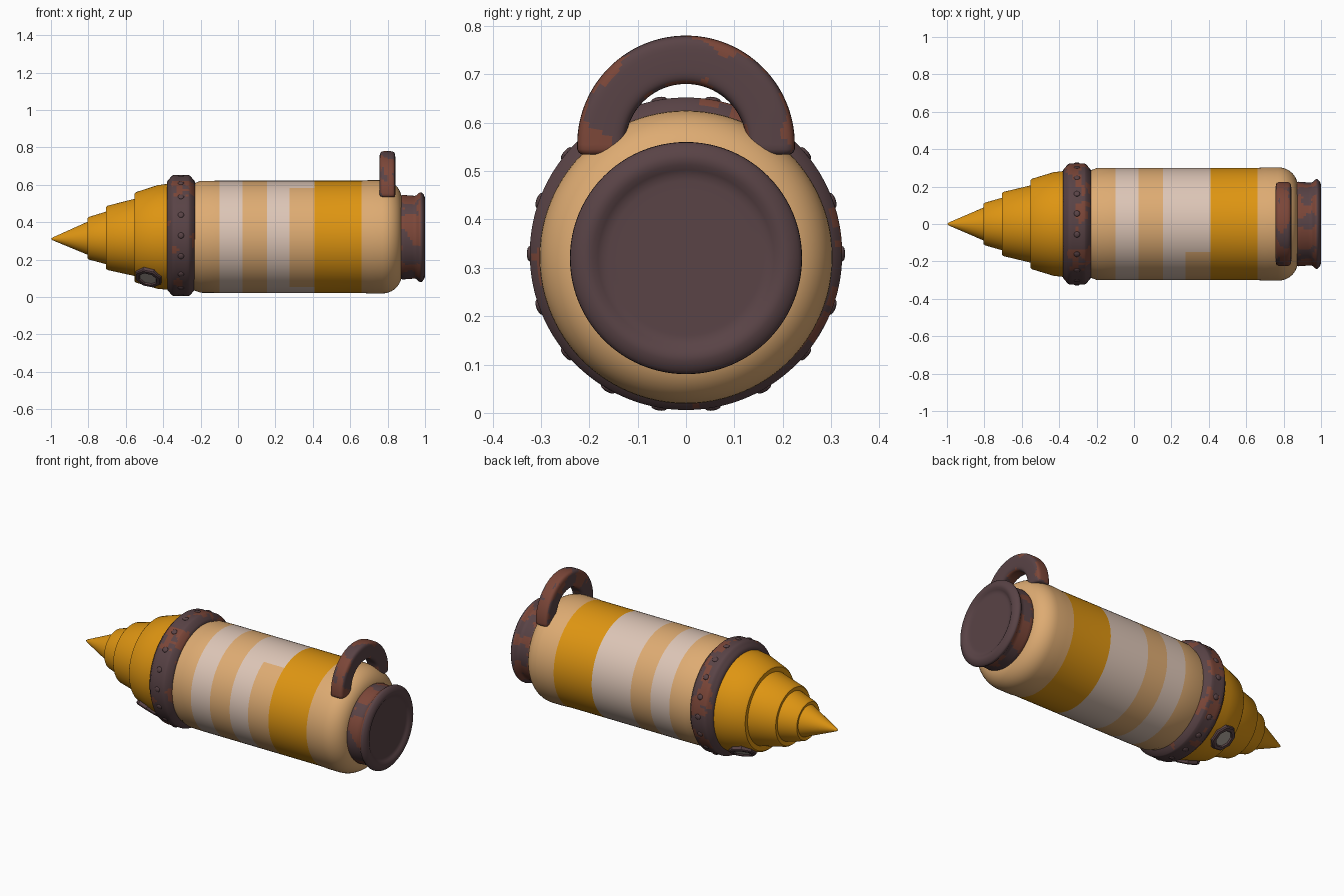
import bpy, bmesh, math
from mathutils import Vector, Matrix, noise

if "Cube" in bpy.data.objects:
    bpy.data.objects.remove(bpy.data.objects["Cube"])

def make_mat(name, r, g, b):
    m = bpy.data.materials.new(name)
    m.diffuse_color = (r, g, b, 1)
    m.use_nodes = True
    m.node_tree.nodes["Principled BSDF"].inputs["Base Color"].default_value = m.diffuse_color
    return m

MATS = [make_mat("tan paint", 0.73, 0.41, 0.17),
        make_mat("pale paint", 0.72, 0.56, 0.47),
        make_mat("orange paint", 0.73, 0.30, 0.006),
        make_mat("dark metal", 0.10, 0.056, 0.061),
        make_mat("rust", 0.20, 0.062, 0.040),
        make_mat("grey mesh", 0.42, 0.37, 0.33)]
TAN, PALE, ORANGE, DARK, RUST, GREY = range(6)
CZ = 0.322

def finish(name, bm, rule, angle=35):
    """Clean the mesh, colour faces by rule(centre, normal) and shade it."""
    bmesh.ops.remove_doubles(bm, verts=bm.verts, dist=1e-5)
    bmesh.ops.recalc_face_normals(bm, faces=bm.faces)
    bm.normal_update()
    for f in bm.faces:
        f.material_index = rule(f.calc_center_median(), f.normal)
    me = bpy.data.meshes.new(name)
    bm.to_mesh(me)
    bm.free()
    for m in MATS:
        me.materials.append(m)
    ob = bpy.data.objects.new(name, me)
    bpy.context.collection.objects.link(ob)
    bpy.ops.object.select_all(action='DESELECT')
    ob.select_set(True)
    bpy.context.view_layer.objects.active = ob
    bpy.ops.object.shade_smooth_by_angle(angle=math.radians(angle))
    return ob

def skin(bm, loops, closed=False):
    """Bridge equal-length closed vertex loops with quads."""
    rows = [[bm.verts.new(p) for p in loop] for loop in loops]
    n = len(rows[0])
    pairs = list(zip(rows, rows[1:])) + ([(rows[-1], rows[0])] if closed else [])
    for a, b in pairs:
        for i in range(n):
            bm.faces.new((a[i], a[(i + 1) % n], b[(i + 1) % n], b[i]))
    return rows

def lathe(name, profile, rule, cz=CZ, seg=96, step=None, closed=False, tilt=0.0, angle=35):
    """Revolve (x, radius) points about the long axis."""
    pts = [profile[0]]
    for a, b in zip(profile, profile[1:]):
        n = max(1, math.ceil(math.dist(a, b) / step)) if step else 1
        pts += [(a[0] + (b[0] - a[0]) * k / n, a[1] + (b[1] - a[1]) * k / n)
                for k in range(1, n + 1)]
    loops = []
    for x, r in pts:
        r = max(r, 1e-6)
        z = cz + tilt * (x + 0.38)
        loops.append([(x, r * math.cos(t), z + r * math.sin(t))
                      for t in (2 * math.pi * i / seg for i in range(seg))])
    bm = bmesh.new()
    skin(bm, loops, closed)
    return finish(name, bm, rule, angle)

def blotch(c, threshold, scale=9.0):
    v = noise.noise(c * scale) + 0.4 * noise.noise(c * scale * 2.7)
    return RUST if v > threshold else DARK

# Cylindrical body with painted bands and a rounded rear shoulder
def body_rule(c, n):
    x = c.x
    if -0.10 < x < 0.025 or 0.155 < x < 0.275:
        return PALE
    if 0.275 < x < 0.41:
        a = math.degrees(math.atan2(c.z - CZ, -c.y))
        return TAN if -64 < a < 60 else PALE
    return ORANGE if 0.41 < x < 0.66 else TAN

body = [(-0.26, 0), (-0.26, 0.285), (-0.23, 0.288), (-0.20, 0.299), (-0.10, 0.3),
        (0.025, 0.3), (0.155, 0.3), (0.275, 0.3), (0.41, 0.3), (0.66, 0.3), (0.70, 0.303)]
body += [(0.77 + 0.105 * math.sin(t), 0.203 + 0.1 * math.cos(t))
         for t in (math.pi / 2 * k / 10 for k in range(11))]
body += [(0.875, 0)]
lathe("body", body, body_rule)

# Stepped drill nose
nose = [(-1.0, 0), (-0.99, 0.008), (-0.80, 0.09), (-0.804, 0.108), (-0.797, 0.114),
        (-0.70, 0.142), (-0.705, 0.165), (-0.697, 0.172), (-0.55, 0.207),
        (-0.553, 0.234), (-0.545, 0.242), (-0.43, 0.277), (-0.34, 0.287), (-0.34, 0)]
lathe("drill_nose", nose, lambda c, n: ORANGE, tilt=0.018, angle=30)

# Riveted collar
collar = [(-0.38, 0.26), (-0.38, 0.285), (-0.374, 0.296), (-0.352, 0.32), (-0.345, 0.323),
          (-0.265, 0.323), (-0.258, 0.32), (-0.236, 0.297), (-0.23, 0.286), (-0.23, 0.26)]
lathe("collar", collar, lambda c, n: blotch(c, 0.22), cz=0.329, seg=144, step=0.016)

rivets = bmesh.new()
for i in range(18):
    t = math.radians(20 * i)
    place = (Matrix.Translation((-0.305, 0, 0.329)) @ Matrix.Rotation(t, 4, 'X')
             @ Matrix.Translation((0, 0.323, 0)) @ Matrix.Diagonal((0.016, 0.006, 0.016, 1)))
    bmesh.ops.create_uvsphere(rivets, u_segments=12, v_segments=8, radius=1, matrix=place)
finish("collar_rivets", rivets, lambda c, n: DARK, 60)

# Rear cap with flared rim and shallow dish
def cap_rule(c, n):
    return DARK if c.x > 0.975 or abs(n.x) > 0.8 else blotch(c, -0.08, 8)

cap = [(0.86, 0), (0.86, 0.21), (0.868, 0.222), (0.88, 0.226), (0.945, 0.221), (0.955, 0.225),
       (0.965, 0.235), (0.975, 0.24), (0.983, 0.239), (0.994, 0.226), (0.999, 0.213),
       (1.0, 0.205), (0.998, 0.193), (0.991, 0.182), (0.986, 0.172), (0.985, 0.16), (0.985, 0)]
lathe("rear_cap", cap, cap_rule, cz=0.32, step=0.016, angle=50)

# Arched carrying handle with a rounded rectangular section
def handle_rule(c, n):
    rel = Vector((0, c.y, c.z - 0.555))
    outward = n.dot(rel.normalized())
    if abs(outward) > 0.6:
        return blotch(c, -0.3 if outward > 0 else 0.0, 10)
    return blotch(c, 0.22 - max(0, rel.length - 0.165) * 4 - max(0, c.z - 0.68) * 2, 10)

def handle_loop(t, drop, s):
    loop = []
    for k in range(40):
        a = 2 * math.pi * k / 40
        sx, sr = (math.copysign(abs(f(a)) ** 0.45, f(a)) for f in (math.cos, math.sin))
        r = 0.175 + 0.05 * s * sr
        loop.append((0.799 + 0.042 * s * sx, r * math.cos(t), 0.555 + r * math.sin(t) - drop))
    return loop

stations = [(0, 0.021, 0.8), (0, 0.017, 0.93), (0, 0.010, 1.0)]
stations += [(math.pi * k / 56, 0, 1) for k in range(57)]
stations += [(math.pi, d, s) for _, d, s in reversed(stations[:3])]
hb = bmesh.new()
rows = skin(hb, [handle_loop(*s) for s in stations])
hb.faces.new(rows[0])
hb.faces.new(rows[-1])
finish("carry_handle", hb, handle_rule, 50)

# Pair of framed mesh ports low on the nose
def port(name, side):
    out = Vector((-0.25, side * 0.57, -0.80)).normalized()
    along = (Vector((1, 0, 0)) - out * out.x).normalized()
    across = out.cross(along)
    centre = Vector((-0.478, side * 0.150, 0.107))
    def ring(r, h):
        return [centre + along * r * math.cos(a) + across * r * math.sin(a) + out * h
                for a in (2 * math.pi * (k + 0.5) / 8 for k in range(8))]
    bm = bmesh.new()
    skin(bm, [ring(0.076, -0.03), ring(0.076, 0.010), ring(0.070, 0.016),
              ring(0.052, 0.016), ring(0.048, 0.010), ring(0.048, -0.03)], closed=True)
    finish(name + "_frame", bm, lambda c, n: DARK)
    bm = bmesh.new()
    rows = skin(bm, [ring(0.05, -0.02), ring(0.05, 0.008)])
    bm.faces.new(rows[0])
    bm.faces.new(rows[1])
    finish(name + "_mesh", bm, lambda c, n: GREY)

port("front_port", -1)
port("back_port", 1)
